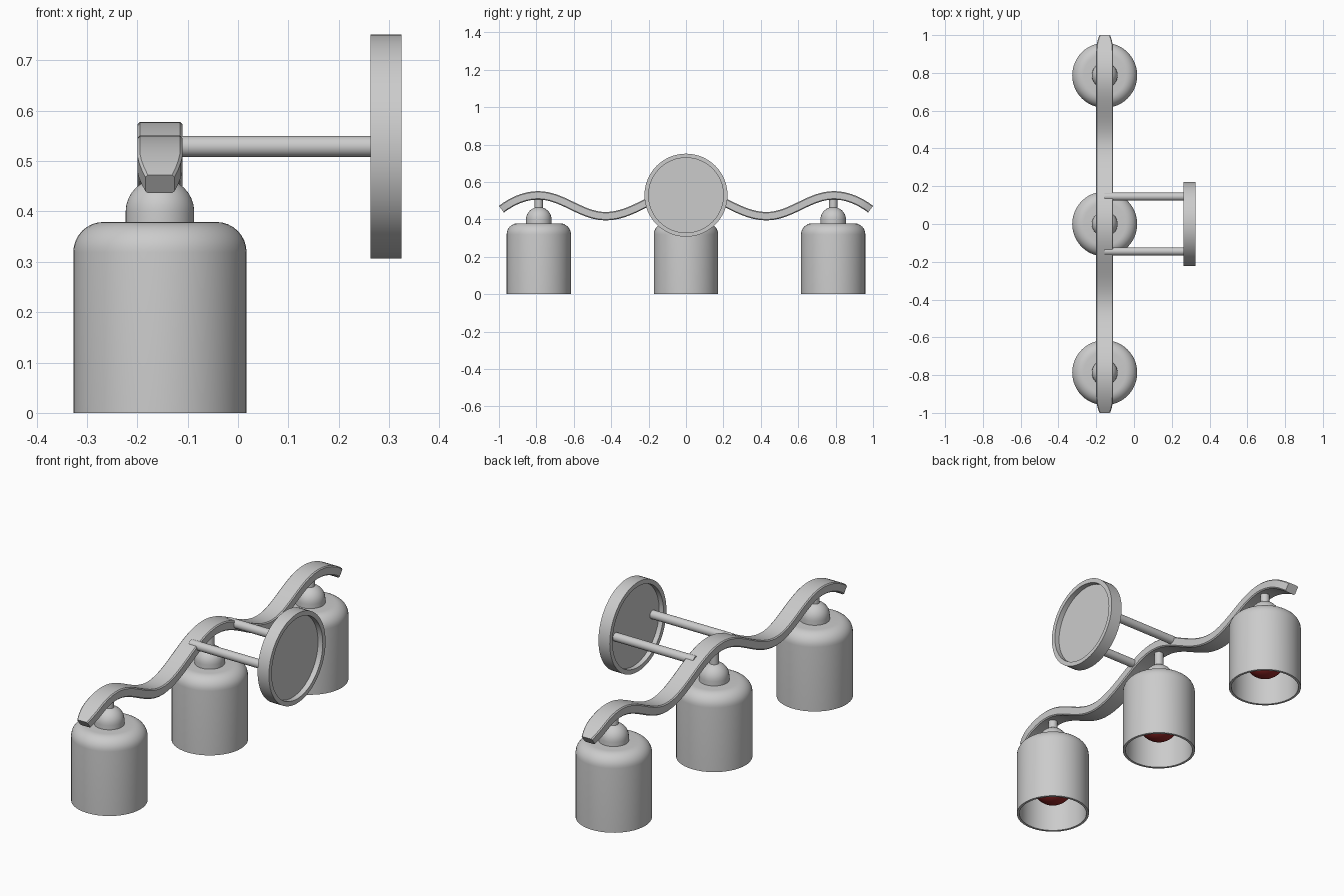
import bpy, bmesh, math
from mathutils import Matrix, Vector

if "Cube" in bpy.data.objects:
    bpy.data.objects.remove(bpy.data.objects["Cube"])

BAR_X = -0.155


def finish(name, bm, angle=35, mat=None):
    bmesh.ops.recalc_face_normals(bm, faces=bm.faces)
    me = bpy.data.meshes.new(name)
    bm.to_mesh(me)
    bm.free()
    ob = bpy.data.objects.new(name, me)
    bpy.context.collection.objects.link(ob)
    if mat:
        me.materials.append(mat)
    bpy.ops.object.select_all(action='DESELECT')
    bpy.context.view_layer.objects.active = ob
    ob.select_set(True)
    bpy.ops.object.shade_smooth_by_angle(angle=math.radians(angle))
    return ob


def lathe(name, profile, matrix, closed=False, segs=48, mat=None):
    """Spin an (r, z) profile around z, then place it."""
    bm = bmesh.new()
    vs = [bm.verts.new((r, 0, z)) for r, z in profile]
    es = [bm.edges.new(p) for p in zip(vs, vs[1:])]
    if closed:
        es.append(bm.edges.new((vs[-1], vs[0])))
    bmesh.ops.spin(bm, geom=vs + es, cent=(0, 0, 0), axis=(0, 0, 1),
                   angle=2 * math.pi, steps=segs)
    bmesh.ops.remove_doubles(bm, verts=bm.verts, dist=1e-5)
    bm.transform(matrix)
    return finish(name, bm, mat=mat)


def arc(cr, cz, rr, rz, a0, a1, n=8):
    return [(cr + rr * math.cos(math.radians(a0 + (a1 - a0) * i / n)),
             cz + rz * math.sin(math.radians(a0 + (a1 - a0) * i / n))) for i in range(n + 1)]


def bar_z(y):
    """Centre height of the wavy bar."""
    y = abs(y)
    if y < 0.43:
        return 0.417 + 0.138 * (1 + math.cos(math.pi * y / 0.43)) / 2
    if y < 0.79:
        return 0.417 + 0.111 * (1 - math.cos(math.pi * (y - 0.43) / 0.36)) / 2
    return 0.528 - 1.9 * (y - 0.79) ** 2


# wavy bar: rectangular section swept along y, tapering at both tips
bm = bmesh.new()
rings = []
N, END, T, B = 96, 0.987, 0.0225, 0.005
for i in range(N + 1):
    y = -END + 2 * END * i / N
    slope = (bar_z(y + 1e-3) - bar_z(y - 1e-3)) / 2e-3
    normal = Vector((0, -slope, 1)).normalized()
    t = max(0, (abs(y) - 0.91) / (END - 0.91))
    w = 0.045 - 0.016 * t * t
    c = Vector((BAR_X, y, bar_z(y)))
    section = [(-w, -T + B), (-w + B, -T), (w - B, -T), (w, -T + B),
               (w, T - B), (w - B, T), (-w + B, T), (-w, T - B)]
    rings.append([bm.verts.new(c + Vector((a, 0, 0)) + normal * b) for a, b in section])
for r0, r1 in zip(rings, rings[1:]):
    for k in range(8):
        bm.faces.new((r0[k], r0[(k + 1) % 8], r1[(k + 1) % 8], r1[k]))
bm.faces.new(rings[0])
bm.faces.new(rings[-1])
finish("wavy_bar", bm, 30)

# wall mount: ring with a plate set inside, axis along x
along_x = Matrix.Rotation(math.radians(90), 4, 'Y')
at_wall = Matrix.Translation((0.263, 0, 0.529)) @ along_x
lathe("mount_ring", [(0.222, 0), (0.222, 0.062), (0.2, 0.062), (0.2, 0)],
      at_wall, closed=True, segs=64)
lathe("mount_plate", [(0, 0.024), (0.203, 0.024), (0.203, 0.036), (0, 0.036)], at_wall, segs=64)

# two rods joining mount and bar
for side, y in (("left", -0.145), ("right", 0.145)):
    lathe("support_rod_" + side, [(0, 0), (0.021, 0), (0.021, 0.44), (0, 0.44)],
          Matrix.Translation((BAR_X, y, 0.529)) @ along_x, segs=24)

red = bpy.data.materials.new("bulb_red")
red.diffuse_color = (0.3, 0.02, 0.02, 1)
red.use_nodes = True
red.node_tree.nodes["Principled BSDF"].inputs["Base Color"].default_value = red.diffuse_color

# three lamps: stem, cap, open shade and bulb
shade = ([(0.172, 0)] + arc(0.112, 0.319, 0.06, 0.06, 0, 90) + [(0.02, 0.379), (0.02, 0.367)]
         + arc(0.112, 0.319, 0.048, 0.048, 90, 0) + [(0.16, 0)])
cap = [(0, 0.36), (0.068, 0.36)] + arc(0, 0.4, 0.068, 0.066, 0, 90)
bulb = arc(0, 0.16, 0.1, 0.1, -90, 40, 16) + [(0.05, 0.265), (0.04, 0.3), (0.04, 0.37), (0, 0.37)]
for tag, y in (("left", -0.787), ("middle", 0), ("right", 0.787)):
    place = Matrix.Translation((BAR_X, y, 0))
    top = bar_z(y)
    lathe("lamp_stem_" + tag, [(0, 0.44), (0.022, 0.44), (0.022, top), (0, top)], place, segs=24)
    lathe("lamp_cap_" + tag, cap, place)
    lathe("lamp_shade_" + tag, shade, place, closed=True)
    lathe("bulb_" + tag, bulb, place, mat=red)
